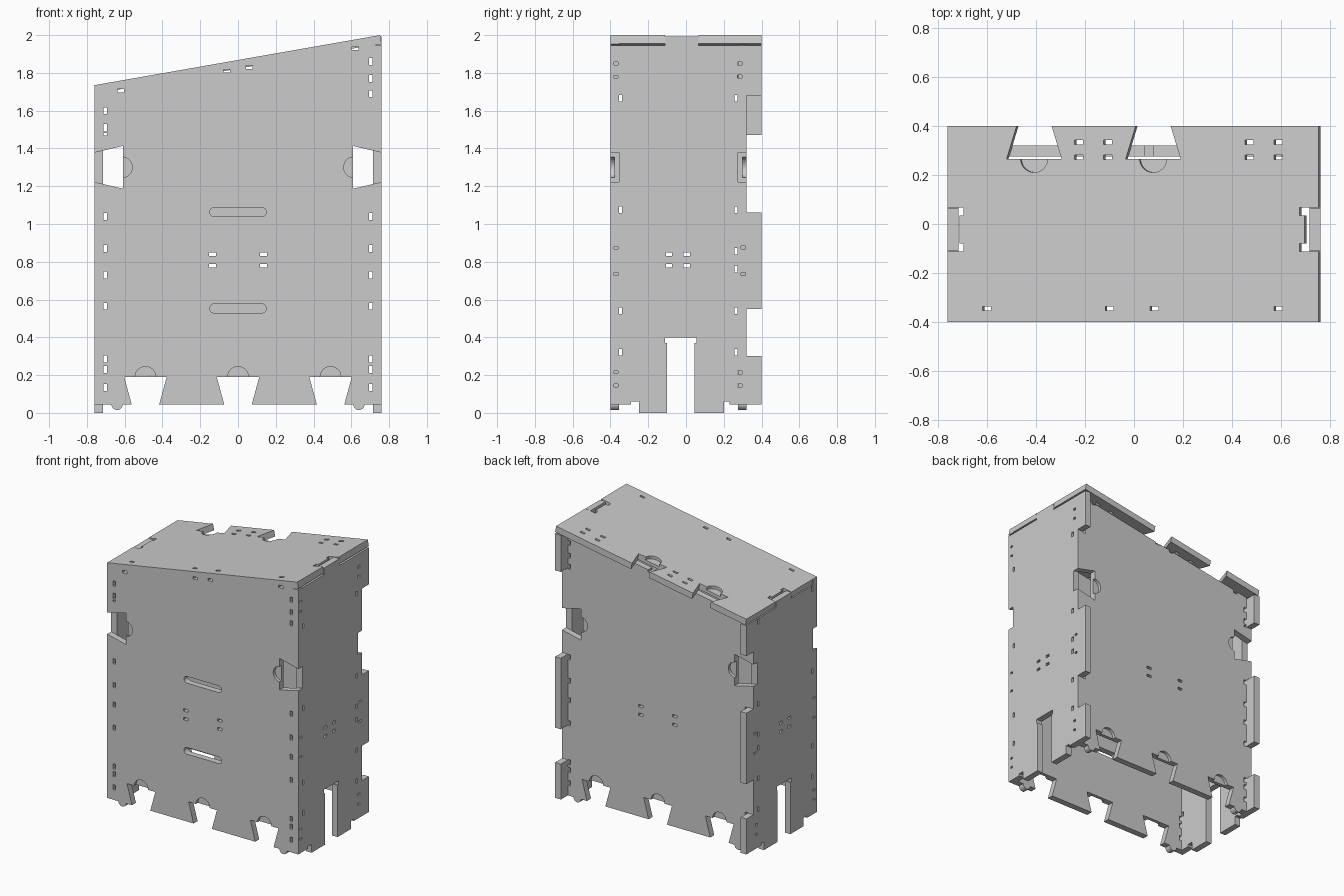
import bpy, bmesh, math
from mathutils import Matrix

if "Cube" in bpy.data.objects:
    bpy.data.objects.remove(bpy.data.objects["Cube"])

W, T = 0.76, 0.045           # half width, sheet thickness
XI = W - T                   # inner face of the side panels
YF, YB0, YB1 = -0.355, 0.275, 0.32
ANG = math.atan2(0.265, 1.512)
ROOF_T = T / math.cos(ANG)


def roof_z(x):
    return 1.735 + math.tan(ANG) * (x + W)


def add_prism(bm, pts, axis, a, b):
    def place(u, v, t):
        return {'x': (t, u, v), 'y': (u, t, v), 'z': (u, v, t)}[axis]
    lo = [bm.verts.new(place(u, v, a)) for u, v in pts]
    hi = [bm.verts.new(place(u, v, b)) for u, v in pts]
    bm.faces.new(lo)
    bm.faces.new(hi[::-1])
    n = len(pts)
    for i in range(n):
        bm.faces.new((lo[i], hi[i], hi[(i + 1) % n], lo[(i + 1) % n]))


def solid(name, prisms):
    bm = bmesh.new()
    for p in prisms:
        add_prism(bm, *p)
    bmesh.ops.recalc_face_normals(bm, faces=bm.faces)
    me = bpy.data.meshes.new(name)
    bm.to_mesh(me)
    bm.free()
    ob = bpy.data.objects.new(name, me)
    bpy.context.collection.objects.link(ob)
    return ob


def cut(ob, prisms):
    tool = solid("cutter", prisms)
    tool.hide_render = True
    m = ob.modifiers.new("cut", 'BOOLEAN')
    m.operation, m.solver, m.object = 'DIFFERENCE', 'EXACT', tool
    bpy.context.view_layer.update()
    ev = ob.evaluated_get(bpy.context.evaluated_depsgraph_get())
    me = bpy.data.meshes.new_from_object(ev)
    ob.modifiers.clear()
    ob.data = me
    bpy.data.objects.remove(tool)


def rect(u, v, w, h):
    return [(u - w / 2, v - h / 2), (u + w / 2, v - h / 2),
            (u + w / 2, v + h / 2), (u - w / 2, v + h / 2)]


def disc(u, v, r, n=32):
    return [(u + r * math.cos(2 * math.pi * (i + .5) / n),
             v + r * math.sin(2 * math.pi * (i + .5) / n)) for i in range(n)]


def capsule(u, v, w, h, n=10):
    r, d = h / 2, w / 2 - h / 2
    right = [(u + d + r * math.cos(a), v + r * math.sin(a))
             for a in [math.pi * (i / n - .5) for i in range(n + 1)]]
    return right + [(2 * u - x, 2 * v - y) for x, y in right]


def side_notch(s):
    return [(s * .61, 1.187), (s * .61, 1.413), (s * .78, 1.373), (s * .78, 1.227)]


# Openings shared by the front and back panels
TAILS = (-.49, 0, .49)
shared = [[(c - .066, .02), (c - .1125, .19), (c + .1125, .19), (c + .066, .02)] for c in TAILS]
shared += [side_notch(s) for s in (-1, 1)]
both = (1.04, .87, .73, .565, .285, .23, .135)
for s in (-1, 1):
    shared += [rect(s * .7035, z, .019, .036) for z in both]
shared += [rect(.7035, z, .019, .036) for z in (1.86, 1.77, 1.69)]
shared += [rect(-.7035, z, .019, h) for z, h in ((1.60, .036), (1.51, .04), (1.475, .012))]
shared += [rect(x, z, .036, .018) for x in (-.135, .135) for z in (.84, .778)]
shared += [rect(x, z, .034, .018) for x, z in ((-.62, 1.705), (-.06, 1.81), (.06, 1.83), (.62, 1.93))]
pockets = [disc(c, .19, .055) for c in TAILS] + [disc(s * .615, 1.3, .055) for s in (-1, 1)]


def bottom_edge(w):
    # straight edge with a small rounded foot near each end
    pts = [(-w, .045)]
    for c in (-.64, .64):
        pts += [(c - .03 * math.cos(math.pi * i / 10), .05 - .03 * math.sin(math.pi * i / 10) - .005)
                for i in range(11)]
    return pts + [(w, .045)]


# Front panel
front = solid("front_panel", [(bottom_edge(W) + [(W, roof_z(W) - ROOF_T), (.752, 2.0), (-W, 1.735)],
                               'y', -.4, YF)])
small_z = (1.85, 1.78, .875, .735, .215, .145)
cut(front, [(p, 'y', -.6, 0) for p in shared]
    + [(capsule(0, z, .3, .048), 'y', -.6, 0) for z in (1.063, .553)])
cut(front, [(p, 'y', -.6, -.378) for p in pockets])
cut(front, [(rect(-.37, z, .022, .014), 'x', a, b) for z in small_z
            for a, b in ((XI + .003, .9), (-.9, -XI - .003)) if a > 0 or z < 1.6])
cut(front, [([(XI, 1.944), (.8, 1.944), (.8, 1.960)], 'y', -.6, 0)])

# Back panel, set in from the rear edge
back = solid("back_panel", [(bottom_edge(XI) + [(XI, roof_z(XI) - ROOF_T), (-XI, roof_z(-XI) - ROOF_T)],
                             'y', YB0, YB1)])
cut(back, [(p, 'y', 0, .6) for p in shared])
cut(back, [(p, 'y', .298, .6) for p in pockets])

# Side panels
for name, s, top, tab_top, lug in (("right_side_panel", 1, 1.944, 1.992, 1.68),
                                   ("left_side_panel", -1, 1.689, 1.733, 1.47)):
    prof = [(YF, .045), (-.29, .045), (-.29, .06), (-.25, .06), (-.25, 0), (-.1, 0), (-.1, .37),
            (-.11, .37), (-.11, .4), (.055, .4), (.055, .37), (.045, .37), (.045, 0), (.2, 0),
            (.2, .06), (.23, .06), (.23, .045), (.4, .045), (.4, .3), (YB1, .3), (YB1, .55),
            (.4, .55), (.4, 1.06), (YB1, 1.06), (YB1, lug), (.4, lug), (.4, top),
            (.065, top), (.065, tab_top), (-.11, tab_top), (-.11, top), (YF, top)]
    side = solid(name, [(prof, 'x', s * XI, s * W)])
    holes = [rect(-.346, z, .016, .034) for z in (1.665, 1.075, .54, .32)]
    holes += [rect(.265, z, .017, .034) for z in (1.665, 1.075, .855, .76, .54, .32)]
    holes += [rect(y, z, .034, .018) for y in (-.09, .005) for z in (.84, .778)]
    holes += [rect(.302 if .7 < z < .9 else .285, z, .024, .016) for z in small_z if z < top - .3 or s > 0]
    cut(side, [(p, 'x', -1, 1) for p in holes] + [(side_notch(s), 'y', YB0, .6)])

# Sloping top panel, built flat and then tilted
C = math.cos(ANG)


def flat(pts):
    return [((x + W) / C, y) for x, y in pts]


L = 1.512 / C
top = solid("sloping_top", [([(0, YF), (L, YF), (L, .4), (0, .4)], 'z', -T, 0)])
TOP_TAILS = (-.407, .078)
th = [[(c - .065, .42), (c - .112, .265), (c + .112, .265), (c + .065, .42)] for c in TOP_TAILS]
th += [rect(x, y, .034, .017) for x in (-.225, -.107, .47, .588) for y in (.333, .272)]
th += [rect(x, -.344, .034, .017) for x in (-.60, -.10, .083, .588)]
th += [[(.8, -.112), (.8, .067), (.715, .067), (.675, .067), (.675, .035), (.695, .035),
        (.695, -.08), (.675, -.08), (.675, -.112)],
       [(-.8, -.112), (-.8, .067), (-.695, .067), (-.695, .035), (-.71, .035),
        (-.71, -.08), (-.695, -.08), (-.695, -.112)]]
cut(top, [(flat(p), 'z', -.2, .2) for p in th])
cut(top, [(flat(disc(c, .265, .055)), 'z', -.022, .2) for c in TOP_TAILS])
top.data.transform(Matrix.Translation((-W, 0, 1.735)) @ Matrix.Rotation(-ANG, 4, 'Y'))
